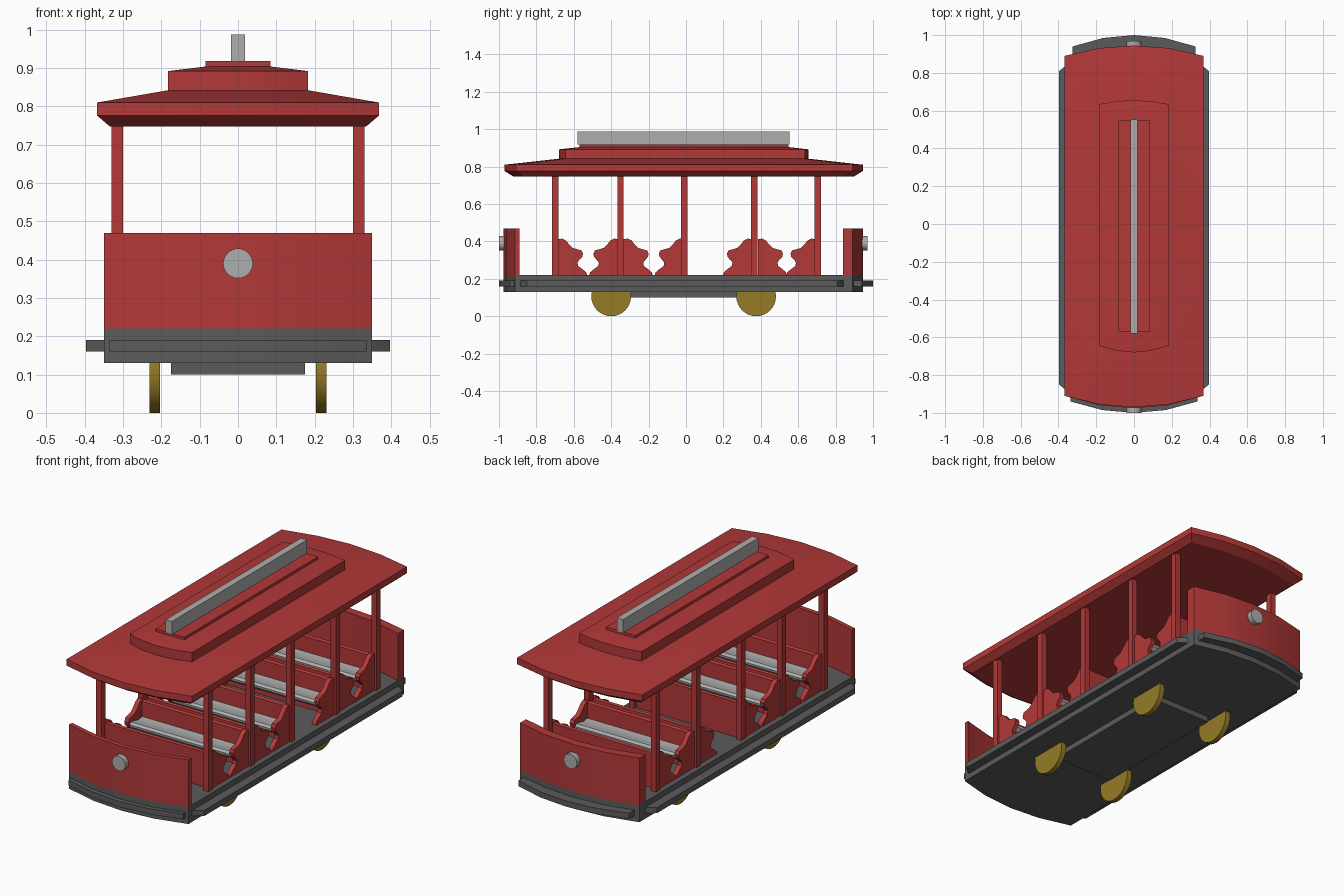
import bpy, math
from mathutils import Vector

cube = bpy.data.objects.get("Cube")
if cube:
    bpy.data.objects.remove(cube)


def material(name, rgb):
    m = bpy.data.materials.new(name)
    m.use_nodes = True
    m.diffuse_color = (*rgb, 1)
    m.node_tree.nodes["Principled BSDF"].inputs["Base Color"].default_value = (*rgb, 1)
    return m


RED = material("red paint", (0.45, 0.04, 0.04))
DARK = material("dark grey", (0.105, 0.105, 0.105))
GREY = material("light grey", (0.42, 0.42, 0.42))
GOLD = material("brass", (0.30, 0.20, 0.02))


def loft(name, mat, rings):
    """Closed solid through rings of equal point count."""
    n = len(rings[0])
    verts = [p for ring in rings for p in ring]
    faces = [tuple(range(n)), tuple(range(len(verts) - n, len(verts)))]
    for r in range(len(rings) - 1):
        for i in range(n):
            j = (i + 1) % n
            faces.append((r * n + i, r * n + j, r * n + n + j, r * n + n + i))
    mesh = bpy.data.meshes.new(name)
    mesh.from_pydata(verts, [], faces)
    mesh.materials.append(mat)
    obj = bpy.data.objects.new(name, mesh)
    bpy.context.collection.objects.link(obj)
    # consistent outward normals
    bpy.ops.object.select_all(action="DESELECT")
    obj.select_set(True)
    bpy.context.view_layer.objects.active = obj
    bpy.ops.object.mode_set(mode="EDIT")
    bpy.ops.mesh.select_all(action="SELECT")
    bpy.ops.mesh.normals_make_consistent(inside=False)
    bpy.ops.object.mode_set(mode="OBJECT")
    bpy.ops.object.shade_smooth_by_angle(angle=math.radians(30))
    return obj


def arc(hw, y_mid, y_corner, steps=4):
    """Bowed line across the car, from -hw to +hw."""
    xs = [hw * (2 * i / steps - 1) for i in range(steps + 1)]
    return [(x, y_mid + (y_corner - y_mid) * (x / hw) ** 2) for x in xs]


def bowed(hw, front, back):
    """Plan outline with a bowed end at front and back."""
    return arc(hw, *front) + arc(hw, *back)[::-1]


def at_z(outline, z):
    return [(x, y, z) for x, y in outline]


def slab(name, mat, outline, z0, z1):
    return loft(name, mat, [at_z(outline, z0), at_z(outline, z1)])


def box(name, mat, x0, x1, y0, y1, z0, z1):
    return slab(name, mat, [(x0, y0), (x1, y0), (x1, y1), (x0, y1)], z0, z1)


def side_profile(name, mat, profile, x0, x1):
    return loft(name, mat, [[(x, y, z) for y, z in profile] for x in (x0, x1)])


def disc(name, mat, centre, radius, depth, axis, sides):
    rings = []
    for d in (-depth / 2, depth / 2):
        ring = []
        for i in range(sides):
            a = 2 * math.pi * i / sides
            u, v = radius * math.cos(a), radius * math.sin(a)
            ring.append(Vector(centre) + Vector((d, u, v) if axis == "x" else (u, d, v)))
        rings.append(ring)
    return loft(name, mat, rings)


# Floor and undercarriage
FRONT, BACK = (-0.975, -0.915), (0.945, 0.89)
slab("floor", DARK, bowed(0.35, FRONT, BACK), 0.13, 0.22)
box("undercarriage", DARK, -0.175, 0.175, -0.4, 0.375, 0.10, 0.135)

# End panels, bumpers and lamps
slab("front_panel", RED, bowed(0.35, FRONT, (-0.95, -0.89)), 0.22, 0.47)
slab("back_panel", RED, bowed(0.35, (0.90, 0.84), BACK), 0.22, 0.47)
slab("front_bumper", DARK, bowed(0.335, (-1.0, -0.94), (-0.95, -0.90)), 0.16, 0.19)
slab("back_bumper", DARK, bowed(0.325, (0.93, 0.88), (1.0, 0.94)), 0.16, 0.19)
disc("front_lamp", GREY, (0, -0.98, 0.39), 0.039, 0.04, "y", 18)
disc("back_lamp", GREY, (0, 0.95, 0.39), 0.039, 0.04, "y", 18)

for s, side in ((1, "left"), (-1, "right")):
    # Side rails with chamfered ends
    rail = [(s * 0.34, -0.89), (s * 0.365, -0.875), (s * 0.397, -0.85),
            (s * 0.397, 0.81), (s * 0.365, 0.835), (s * 0.34, 0.845)]
    slab(side + "_rail", DARK, rail, 0.16, 0.19)
    # Wheels
    for y, end in ((-0.4, "front"), (0.375, "back")):
        disc(f"{end}_{side}_wheel", GOLD, (s * 0.217, y, 0.106), 0.106, 0.028, "x", 32)
    # Roof posts
    for i, y in enumerate((-0.70, -0.35, -0.01, 0.365, 0.705)):
        box(f"{side}_post_{i + 1}", RED, s * 0.30, s * 0.33, y - 0.017, y + 0.017, 0.21, 0.77)

# Benches: back position and facing direction along y
ARM = [(0, 0.22), (0, 0.412), (0.022, 0.415), (0.042, 0.405), (0.058, 0.385),
       (0.078, 0.365), (0.105, 0.357), (0.125, 0.352), (0.133, 0.335),
       (0.130, 0.318), (0.112, 0.300), (0.104, 0.285), (0.108, 0.268),
       (0.130, 0.252), (0.150, 0.235), (0.155, 0.22)]
SEAT = [(0.015, 0.285), (0.015, 0.325), (0.05, 0.318), (0.09, 0.328),
        (0.112, 0.330), (0.124, 0.320), (0.122, 0.308), (0.105, 0.292)]
BOARD = [(0, 0.22), (0, 0.405), (0.008, 0.412), (0.02, 0.405), (0.02, 0.22)]
BENCHES = ((-0.684, 1), (-0.362, -1), (-0.333, 1), (-0.012, -1),
           (0.352, -1), (0.385, 1), (0.692, -1))
for i, (y0, d) in enumerate(BENCHES):
    def placed(profile):
        return [(y0 + d * y, z) for y, z in profile]
    name = f"bench_{i + 1}"
    side_profile(name + "_left_end", RED, placed(ARM), 0.295, 0.32)
    side_profile(name + "_right_end", RED, placed(ARM), -0.32, -0.295)
    side_profile(name + "_seat", GREY, placed(SEAT), -0.297, 0.297)
    side_profile(name + "_back", RED, placed(BOARD), -0.297, 0.297)

# Roof: eaves, raised centre and top plate
loft("roof", RED, [
    at_z(bowed(0.335, (-0.925, -0.875), (0.90, 0.855)), 0.748),
    at_z(bowed(0.368, (-0.97, -0.91), (0.945, 0.89)), 0.776),
    at_z(bowed(0.368, (-0.97, -0.91), (0.945, 0.89)), 0.810),
    at_z(bowed(0.183, (-0.68, -0.645), (0.655, 0.635)), 0.842)])
CENTRE = bowed(0.183, (-0.68, -0.645), (0.655, 0.635))
loft("raised_roof", RED, [
    at_z(CENTRE, 0.835), at_z(CENTRE, 0.892),
    at_z(bowed(0.085, (-0.57, -0.565), (0.55, 0.545)), 0.904)])
box("roof_plate", RED, -0.085, 0.085, -0.57, 0.548, 0.895, 0.918)
box("roof_beam", GREY, -0.018, 0.018, -0.58, 0.553, 0.917, 0.987)
